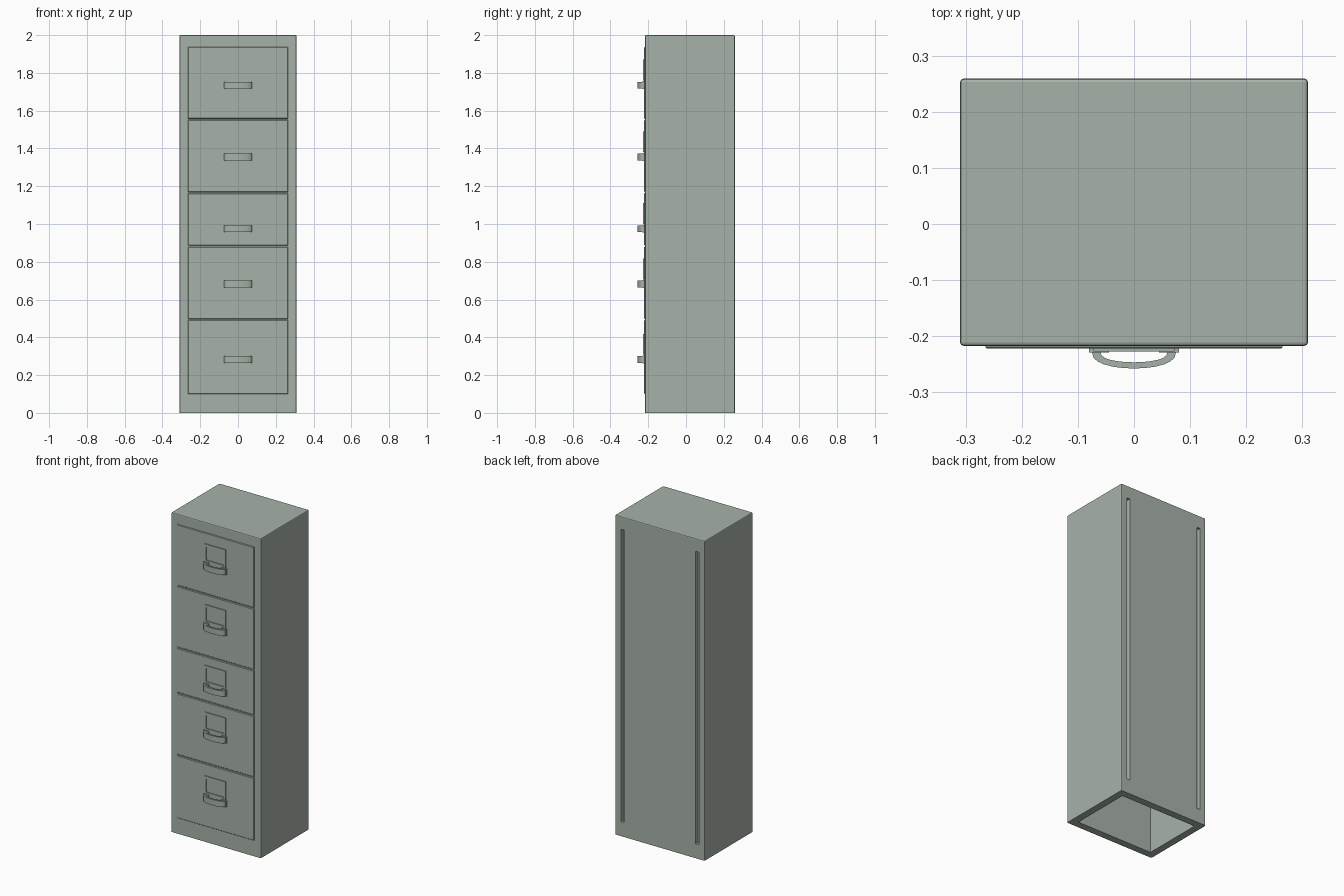
import bpy, bmesh, math
from mathutils import Vector

if "Cube" in bpy.data.objects:
    bpy.data.objects.remove(bpy.data.objects["Cube"])

paint = bpy.data.materials.new("grey_green_paint")
paint.diffuse_color = (0.39, 0.45, 0.395, 1)
paint.use_nodes = True
paint.node_tree.nodes["Principled BSDF"].inputs["Base Color"].default_value = paint.diffuse_color


def finish(bm, name):
    bmesh.ops.recalc_face_normals(bm, faces=bm.faces)
    me = bpy.data.meshes.new(name)
    bm.to_mesh(me)
    bm.free()
    me.materials.append(paint)
    ob = bpy.data.objects.new(name, me)
    bpy.context.collection.objects.link(ob)
    return ob


def add_box(bm, x0, x1, y0, y1, z0, z1):
    verts = bmesh.ops.create_cube(bm, size=1)["verts"]
    for v in verts:
        v.co = Vector(((x0 + x1) / 2 + v.co.x * (x1 - x0),
                       (y0 + y1) / 2 + v.co.y * (y1 - y0),
                       (z0 + z1) / 2 + v.co.z * (z1 - z0)))


# Cabinet shell with softened edges
bm = bmesh.new()
add_box(bm, -0.31, 0.31, -0.217, 0.259, 0, 2)
edges = [e for e in bm.edges if max(v.co.z for v in e.verts) > 1]
bmesh.ops.bevel(bm, geom=edges, offset=0.006, segments=2, affect='EDGES', profile=0.5)
bm.normal_update()
# Open hollow underneath
bottom = [f for f in bm.faces if f.normal.z < -0.9][0]
bmesh.ops.inset_region(bm, faces=[bottom], thickness=0.046)
hole = bmesh.ops.extrude_discrete_faces(bm, faces=[bottom])["faces"][0]
for v in hole.verts:
    v.co.z = 1.95
# Two tall grooves in the back
cuts = [((x, 0, 0), (1, 0, 0)) for x in (-0.270, -0.248, 0.248, 0.270)]
cuts += [((0, 0, z), (0, 0, 1)) for z in (0.09, 1.92)]
for co, no in cuts:
    bmesh.ops.bisect_plane(bm, geom=bm.verts[:] + bm.edges[:] + bm.faces[:],
                           plane_co=co, plane_no=no)
bm.normal_update()
slots = []
for f in bm.faces:
    c = f.calc_center_median()
    if c.y > 0.2585 and f.normal.y > 0.9 and 0.25 < abs(c.x) < 0.268 and 0.1 < c.z < 1.9:
        slots.append(f)
for f in bmesh.ops.extrude_discrete_faces(bm, faces=slots)["faces"]:
    for v in f.verts:
        v.co.y -= 0.025
finish(bm, "cabinet_shell")


def drawer_front(i, z0, z1):
    bm = bmesh.new()
    add_box(bm, -0.265, 0.265, -0.222, -0.212, z0, z1)
    rim = [e for e in bm.edges if all(v.co.y < -0.22 for v in e.verts)]
    bmesh.ops.bevel(bm, geom=rim, offset=0.003, segments=1, affect='EDGES')
    finish(bm, f"drawer_front_{i}")


def label_holder(i, z):
    bm = bmesh.new()
    y0, y1 = -0.2275, -0.218
    add_box(bm, -0.072, -0.062, y0, y1, z + 0.025, z + 0.135)
    add_box(bm, 0.062, 0.072, y0, y1, z + 0.025, z + 0.135)
    add_box(bm, -0.062, 0.062, y0, y1, z + 0.118, z + 0.135)
    add_box(bm, -0.062, 0.062, y0, y1, z + 0.025, z + 0.035)
    finish(bm, f"label_holder_{i}")


def handle(i, z):
    # Bow-shaped grip, extruded upwards
    n = 12
    outer, inner = [], []
    for k in range(n + 1):
        a = math.pi * k / n
        outer.append((-0.075 * math.cos(a), -0.228 - 0.0295 * math.sin(a) ** 0.8))
        inner.append((-0.060 * math.cos(a), -0.228 - 0.0185 * math.sin(a) ** 0.8))
    bm = bmesh.new()
    ro = [bm.verts.new((x, y, z - 0.018)) for x, y in outer]
    ri = [bm.verts.new((x, y, z - 0.018)) for x, y in inner]
    faces = [bm.faces.new((ro[k], ro[k + 1], ri[k + 1], ri[k])) for k in range(n)]
    top = bmesh.ops.extrude_face_region(bm, geom=faces, use_keep_orig=True)["geom"]
    for v in top:
        if isinstance(v, bmesh.types.BMVert):
            v.co.z += 0.036
    # Mounting feet
    for s in (-1, 1):
        a, b = sorted((s * 0.045, s * 0.08))
        add_box(bm, a, b, -0.229, -0.218, z - 0.021, z + 0.021)
    finish(bm, f"handle_{i}")


# Five drawers, top to bottom: bottom edge, top edge, handle height
drawers = [(1.557, 1.937, 1.735), (1.170, 1.550, 1.355), (0.886, 1.163, 0.975),
           (0.498, 0.879, 0.682), (0.10, 0.491, 0.283)]
for i, (z0, z1, zh) in enumerate(drawers, 1):
    drawer_front(i, z0, z1)
    label_holder(i, zh)
    handle(i, zh)
